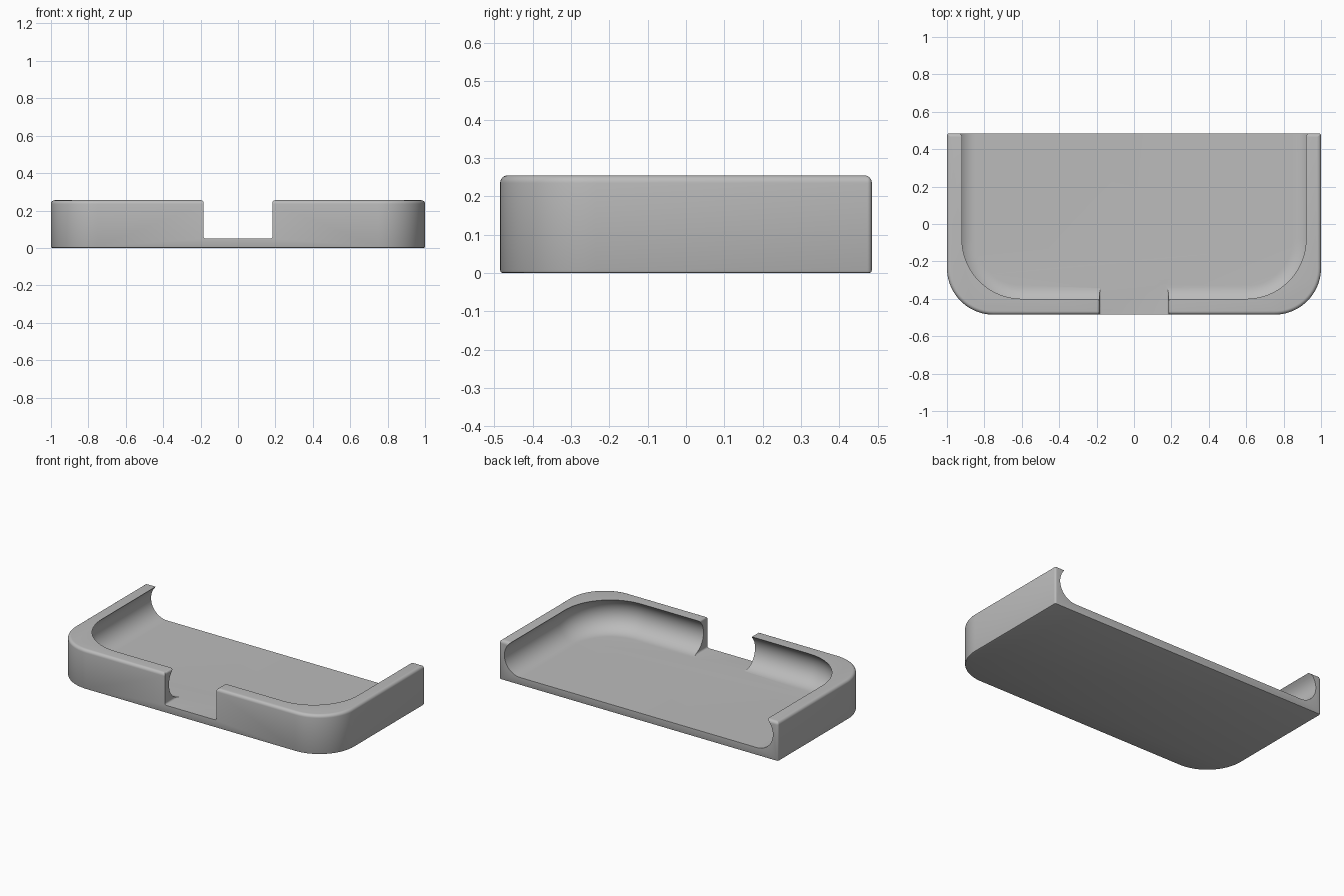
import bpy, bmesh
from math import sin, cos, pi, sqrt, asin

old = bpy.data.objects.get("Cube")
if old:
    bpy.data.objects.remove(old, do_unlink=True)

grey = bpy.data.materials.new("light grey")
grey.use_nodes = True
colour = (0.5, 0.5, 0.5, 1)
grey.diffuse_color = colour
grey.node_tree.nodes["Principled BSDF"].inputs["Base Color"].default_value = colour


def outline(half_x, y0, y1, r_front, r_back, inset):
    """Rectangle with rounded front and back corners, shrunk by inset."""
    hx, a, b = half_x - inset, y0 + inset, y1 - inset
    rf, rb = max(r_front - inset, 0.002), max(r_back - inset, 0.002)
    corners = [(hx - rf, a + rf, rf, -pi / 2, 20), (hx - rb, b - rb, rb, 0, 4),
               (rb - hx, b - rb, rb, pi / 2, 4), (rf - hx, a + rf, rf, pi, 20)]
    return [(cx + r * cos(start + pi / 2 * i / n), cy + r * sin(start + pi / 2 * i / n))
            for cx, cy, r, start, n in corners for i in range(n + 1)]


def loft(name, rings):
    """Closed solid skinned through rings of equal point count."""
    bm = bmesh.new()
    loops = [[bm.verts.new(p) for p in ring] for ring in rings]
    for low, high in zip(loops, loops[1:]):
        for i in range(len(low)):
            j = (i + 1) % len(low)
            bm.faces.new((low[i], low[j], high[j], high[i]))
    bm.faces.new(loops[0][::-1])
    bm.faces.new(loops[-1])
    bmesh.ops.recalc_face_normals(bm, faces=bm.faces)
    mesh = bpy.data.meshes.new(name)
    bm.to_mesh(mesh)
    bm.free()
    mesh.materials.append(grey)
    obj = bpy.data.objects.new(name, mesh)
    bpy.context.collection.objects.link(obj)
    return obj


def stack(name, shape, levels):
    return loft(name, [[(x, y, z) for x, y in outline(*shape, inset)] for inset, z in levels])


HEIGHT, FLOOR, BACK = 0.255, 0.05, 0.485

# Tray body with a rounded rim and a slightly eased bottom edge
rim, foot = 0.02, 0.007
levels = [(foot * (1 - sin(t)), foot * (1 - cos(t))) for t in (0, pi / 4, pi / 2)]
levels += [(rim * (1 - cos(t)), HEIGHT - rim + rim * sin(t)) for t in [pi / 12 * i for i in range(7)]]
tray = stack("tray", (1, -BACK, BACK, 0.25, 0.012), levels)

# Hollow with overhanging circular walls, open at the back
r = 0.115
lip = sqrt(r * r - (HEIGHT - FLOOR - r) ** 2)
end = asin((HEIGHT - FLOOR - r) / r)
levels = []
for i in range(19):
    t = -pi / 2 + (end + pi / 2) * i / 18
    levels.append((lip - r * cos(t), FLOOR + r + r * sin(t)))
levels.append((0, HEIGHT + 0.1))
hollow = stack("hollow_cutter", (0.92, -0.4, 0.9, 0.32, 0.2), levels)

# Front notch with eased corners
w, e = 0.185, 0.012
side = [(w - e + e * sin(t), FLOOR + e - e * cos(t)) for t in [pi / 8 * i for i in range(5)]]
side += [(w + e - e * cos(t), HEIGHT - e + e * sin(t)) for t in [pi / 8 * i for i in range(5)]]
side.append((w + e, HEIGHT + 0.1))
profile = side + [(-x, z) for x, z in reversed(side)]
notch = loft("notch_cutter", [[(x, y, z) for x, z in profile] for y in (-0.6, -0.3)])

# Cut, then shade
bpy.ops.object.select_all(action="DESELECT")
bpy.context.view_layer.objects.active = tray
tray.select_set(True)
for cutter in (hollow, notch):
    cutter.hide_render = True
    mod = tray.modifiers.new(cutter.name, "BOOLEAN")
    mod.operation, mod.solver, mod.object = "DIFFERENCE", "EXACT", cutter
    bpy.ops.object.modifier_apply(modifier=mod.name)
    bpy.data.objects.remove(cutter, do_unlink=True)
bpy.ops.object.shade_smooth_by_angle(angle=pi / 6)
